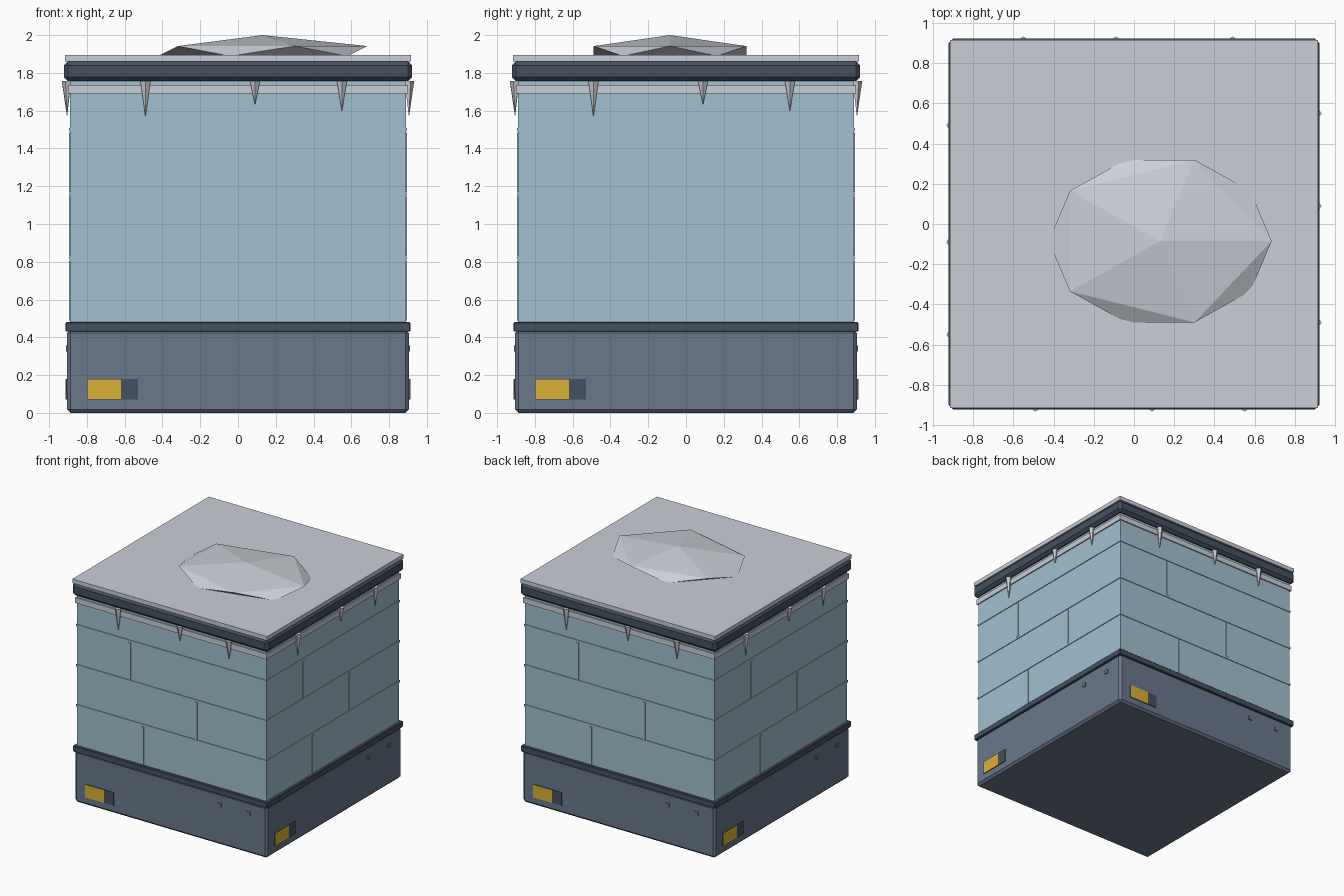
import bpy, math
from mathutils import Matrix, Vector

old = bpy.data.objects.get("Cube")
if old:
    bpy.data.objects.remove(old, do_unlink=True)


def srgb(code):
    parts = [int(code[i:i + 2], 16) / 255 for i in (0, 2, 4)]
    return [c / 12.92 if c < 0.04 else ((c + 0.055) / 1.055) ** 2.4 for c in parts] + [1]


def material(name, code):
    m = bpy.data.materials.new(name)
    m.use_nodes = True
    m.diffuse_color = srgb(code)
    m.node_tree.nodes["Principled BSDF"].inputs["Base Color"].default_value = srgb(code)
    return m


teal = material("ice teal", "A0C1D0")
slate = material("slate grey", "6A778C")
dark = material("dark slate", "455161")
snow = material("frost white", "CACFD7")
yellow = material("label yellow", "D9B235")


def finish(name, mat, bevel=0):
    ob = bpy.context.object
    ob.name = name
    ob.data.materials.append(mat)
    bpy.ops.object.transform_apply(location=True, rotation=True, scale=True)
    if bevel:
        mod = ob.modifiers.new("bevel", "BEVEL")
        mod.width = bevel
        mod.segments = 1
    return ob


def block(name, mat, x, y, z, bevel=0):
    """Box given by its low and high limit on each axis."""
    lows, highs = Vector((x[0], y[0], z[0])), Vector((x[1], y[1], z[1]))
    bpy.ops.mesh.primitive_cube_add(size=1, location=(lows + highs) / 2)
    bpy.context.object.scale = highs - lows
    return finish(name, mat, bevel)


def slab(name, mat, half, low, high, bevel=0):
    return block(name, mat, (-half, half), (-half, half), (low, high), bevel)


def around(ob):
    """Repeat a front part on the other three sides."""
    for turn, side in enumerate(("right", "back", "left"), 1):
        copy = ob.copy()
        copy.name = side + "_" + ob.name
        copy.matrix_world = Matrix.Rotation(turn * math.pi / 2, 4, "Z")
        bpy.context.collection.objects.link(copy)
    ob.name = "front_" + ob.name


# Stacked body
slab("base", slate, 0.904, 0, 0.44, 0.018)
slab("base_band", dark, 0.913, 0.43, 0.48, 0.004)
slab("wall", teal, 0.89, 0.47, 1.77)
slab("frost_trim", snow, 0.9, 1.69, 1.735)
slab("cap", dark, 0.922, 1.757, 1.862, 0.022)
slab("snow_sheet", snow, 0.915, 1.86, 1.895)

# Raised seams between the wall blocks
for z in (0.82, 1.16, 1.5):
    slab("course_seam", teal, 0.896, z - 0.008, z + 0.008)
for x, z in ((-0.27, 0.48), (0.23, 0.82), (-0.395, 1.16)):
    around(block("upright_seam", teal, (x - 0.011, x + 0.011), (-0.896, -0.88), (z + 0.01, z + 0.325)))

# Label plates and studs on the base
around(block("label_plate", dark, (-0.8, -0.53), (-0.911, -0.89), (0.07, 0.18)))
around(block("label", yellow, (-0.8, -0.62), (-0.912, -0.91), (0.07, 0.18)))
for x in (0.46, 0.735):
    around(block("stud", slate, (x - 0.017, x + 0.017), (-0.911, -0.89), (0.325, 0.358)))

# Icicles under the cap
for x, tip in ((-0.49, 1.565), (0.09, 1.63), (0.55, 1.595)):
    bpy.ops.mesh.primitive_cone_add(vertices=5, radius1=0.028, depth=1.757 - tip,
                                    location=(x, -0.905, (1.757 + tip) / 2), rotation=(math.pi, 0, 0))
    around(finish("icicle", snow))

# Faceted snow heap, flattened where it rests on the sheet
bpy.ops.mesh.primitive_ico_sphere_add(subdivisions=1, radius=1, location=(0.13, -0.085, 1.895))
bpy.context.object.scale = (0.62, 0.475, 0.105)
heap = finish("snow_heap", snow)
base_z = 1.889 - heap.location.z
for v in heap.data.vertices:
    v.co.z = max(v.co.z, base_z)
